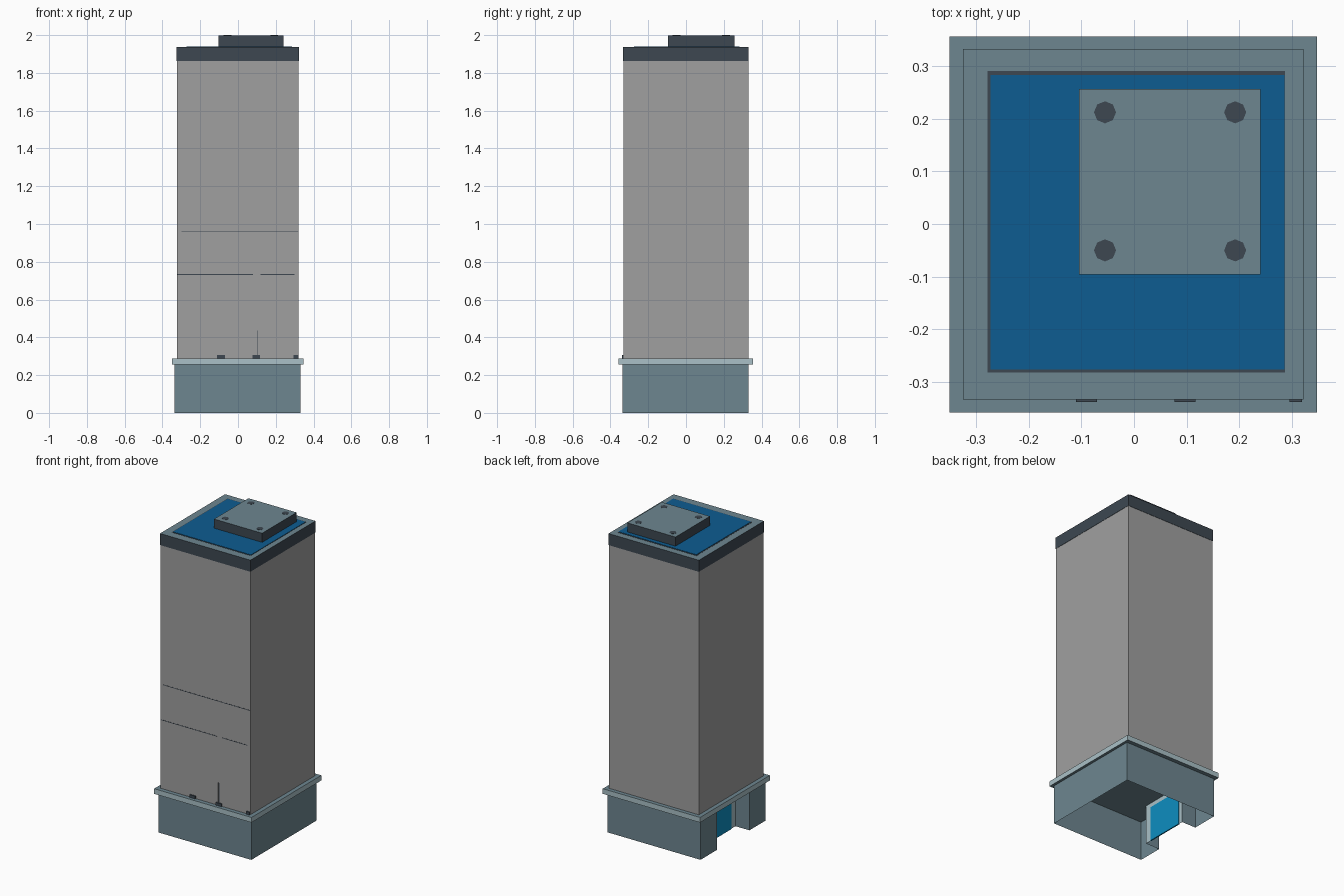
import bpy, bmesh, math

if "Cube" in bpy.data.objects:
    bpy.data.objects.remove(bpy.data.objects["Cube"])


def mat(name, rgb):
    m = bpy.data.materials.new(name)
    m.diffuse_color = (*rgb, 1)
    m.use_nodes = True
    m.node_tree.nodes["Principled BSDF"].inputs["Base Color"].default_value = m.diffuse_color
    return m


GREY = mat("wall_grey", (0.35, 0.35, 0.35))
TEAL = mat("slate_teal", (0.155, 0.24, 0.28))
DARK = mat("dark_slate", (0.047, 0.064, 0.083))
LIGHT = mat("pale_trim", (0.40, 0.53, 0.57))
ROOF = mat("roof_blue", (0.004, 0.108, 0.285))
GLASS = mat("door_blue", (0.004, 0.27, 0.53))


def finish(name, bm, mats):
    me = bpy.data.meshes.new(name)
    bm.to_mesh(me)
    bm.free()
    for m in mats:
        me.materials.append(m)
    ob = bpy.data.objects.new(name, me)
    bpy.context.collection.objects.link(ob)
    return ob


def box(name, x, y, z, side, cap=None):
    """Box from ranges; cap colours the horizontal faces."""
    bm = bmesh.new()
    bmesh.ops.create_cube(bm, size=1)
    for v in bm.verts:
        v.co = [r[0] if c < 0 else r[1] for c, r in zip(v.co, (x, y, z))]
    bm.normal_update()
    if cap:
        for f in bm.faces:
            f.material_index = int(abs(f.normal.z) > 0.5)
    return finish(name, bm, [side, cap] if cap else [side])


# Base: open-bottomed shell with an entrance niche in the left side
outline = [(-.335, -.335), (.33, -.335), (.33, .33), (-.335, .33),
           (-.335, .16), (-.235, .16), (-.235, -.17), (-.335, -.17)]
bm = bmesh.new()
low = [bm.verts.new((x, y, 0)) for x, y in outline]
high = [bm.verts.new((x, y, .255)) for x, y in outline]
for i in range(len(outline)):
    j = (i + 1) % len(outline)
    f = bm.faces.new((low[i], low[j], high[j], high[i]))
    f.material_index = int(i == 5)  # niche back wall is pale
finish("base_walls", bm, [TEAL, LIGHT])
box("entrance_door", (-.239, -.231), (-.125, .13), (0, .225), GLASS)

# Ledge, tower shaft and dark crown
box("base_ledge", (-.35, .347), (-.358, .356), (.255, .288), LIGHT, TEAL)
box("tower_shaft", (-.323, .32), (-.331, .33), (.288, 1.862), GREY)
box("tower_crown", (-.325, .322), (-.333, .332), (1.862, 1.937), DARK, TEAL)

# Roof panel with a thin dark edge
box("roof_edge", (-.278, .287), (-.282, .29), (1.935, 1.938), DARK)
box("roof_panel", (-.272, .286), (-.276, .283), (1.936, 1.940), ROOF)

# Rooftop plant room with four round post tops
box("plant_room", (-.104, .24), (-.096, .256), (1.937, 1.999), DARK, TEAL)
for i, (x, y) in enumerate((x, y) for x in (-.055, .192) for y in (-.05, .212)):
    bm = bmesh.new()
    bmesh.ops.create_cone(bm, cap_ends=True, segments=8, radius1=.021,
                          radius2=.021, depth=.002)
    bmesh.ops.translate(bm, verts=bm.verts, vec=(x, y, 1.999))
    finish(f"post_top_{i}", bm, [DARK])

# Small column feet and fine joints on the front wall
for i, x in enumerate((-.09, .097, .307)):
    w = .02 if i < 2 else .012
    box(f"column_foot_{i}", (x - w, x + w), (-.338, -.33), (.288, .306), DARK)
for i, (a, b, z) in enumerate(((-.30, .32, .962), (-.323, .08, .732), (.12, .30, .732))):
    box(f"wall_joint_{i}", (a, b), (-.332, -.33), (z - .002, z + .002), DARK)
for i, x in enumerate((.09, .101)):
    box(f"wall_rib_{i}", (x - .001, x + .001), (-.332, -.33), (.306, .435), DARK)
